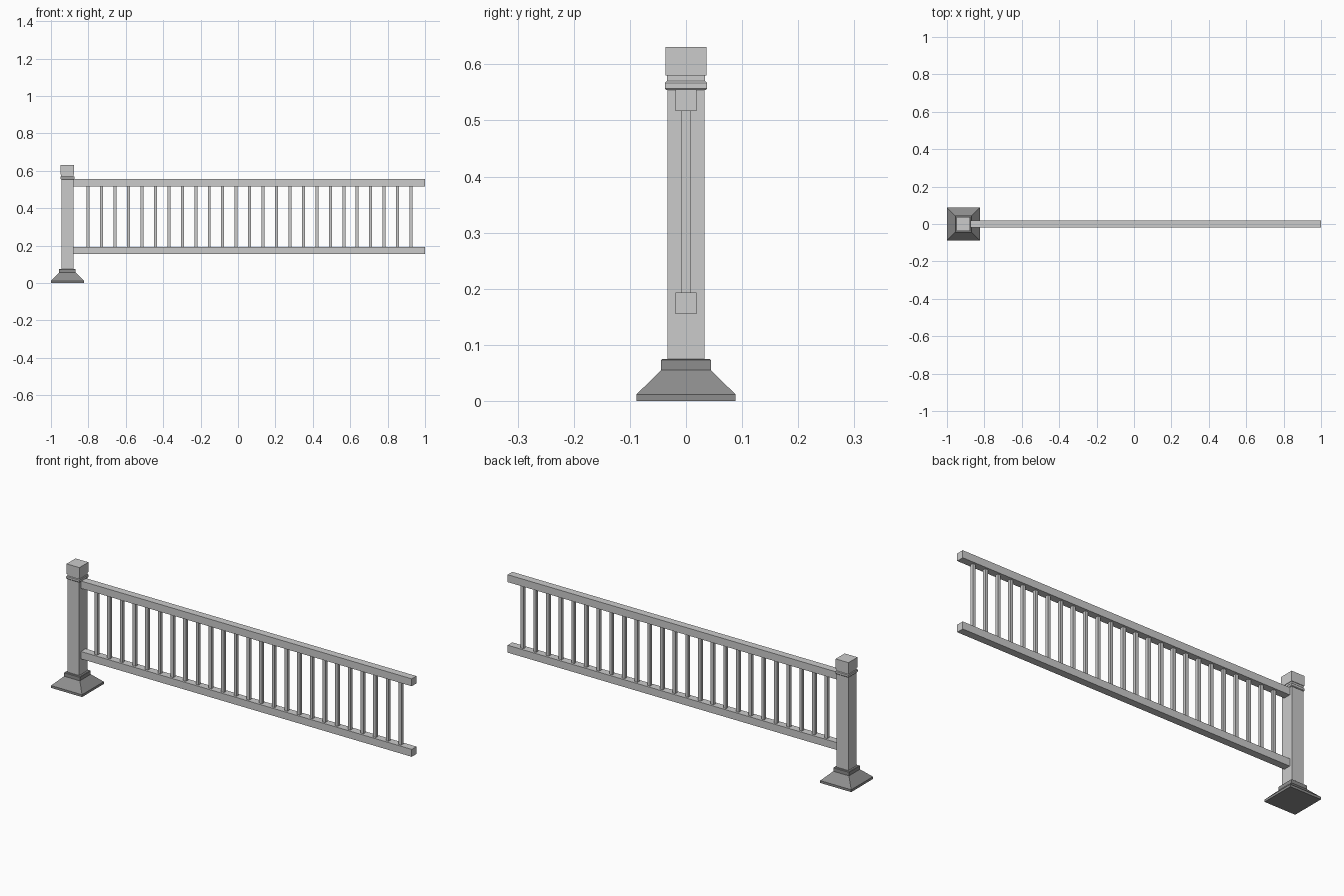
import bpy, bmesh

if "Cube" in bpy.data.objects:
    bpy.data.objects.remove(bpy.data.objects["Cube"])

POST_X = -0.912


def make(name, bm, mat=None):
    bmesh.ops.recalc_face_normals(bm, faces=bm.faces)
    me = bpy.data.meshes.new(name)
    bm.to_mesh(me)
    bm.free()
    ob = bpy.data.objects.new(name, me)
    bpy.context.collection.objects.link(ob)
    if mat:
        me.materials.append(mat)
    return ob


def square_stack(name, profile, mat=None):
    """Square rings (half width, z) around the post axis, bridged and capped."""
    bm = bmesh.new()
    rings = [[bm.verts.new((POST_X + sx * h, sy * h, z))
              for sx, sy in ((-1, -1), (1, -1), (1, 1), (-1, 1))]
             for h, z in profile]
    for a, b in zip(rings, rings[1:]):
        for i in range(4):
            j = (i + 1) % 4
            bm.faces.new((a[i], a[j], b[j], b[i]))
    bm.faces.new(rings[0][::-1])
    bm.faces.new(rings[-1])
    return make(name, bm, mat)


def box(name, x0, x1, half_y, z0, z1):
    bm = bmesh.new()
    bmesh.ops.create_cube(bm, size=1)
    for v in bm.verts:
        v.co = ((x0 + x1) / 2 + v.co.x * (x1 - x0), v.co.y * 2 * half_y,
                (z0 + z1) / 2 + v.co.z * (z1 - z0))
    return make(name, bm)


dark = bpy.data.materials.new("dark_grey")
dark.diffuse_color = (0.27, 0.27, 0.27, 1)
dark.use_nodes = True
dark.node_tree.nodes["Principled BSDF"].inputs["Base Color"].default_value = dark.diffuse_color

# Flared post foot with collar
square_stack("post_base", [(0.088, 0), (0.088, 0.012), (0.0445, 0.055),
                           (0.0445, 0.073), (0.042, 0.075)], dark)

# Post shaft, moulding ring, neck and cap block
square_stack("post", [(0.033, 0.01), (0.033, 0.556)])
square_stack("post_ring", [(0.035, 0.554), (0.0375, 0.557), (0.0375, 0.567),
                           (0.035, 0.57)])
square_stack("post_neck", [(0.0335, 0.569), (0.0335, 0.581)])
square_stack("post_cap", [(0.0365, 0.58), (0.0365, 0.631)])

# Rails
box("top_rail", POST_X + 0.033, 1.0, 0.019, 0.517, 0.555)
box("bottom_rail", POST_X + 0.033, 1.0, 0.019, 0.155, 0.193)

# Balusters
baluster = box("balusters", -0.809, -0.793, 0.008, 0.193, 0.517)
arr = baluster.modifiers.new("repeat", 'ARRAY')
arr.count = 25
arr.use_relative_offset = False
arr.use_constant_offset = True
arr.constant_offset_displace = (0.07192, 0, 0)
